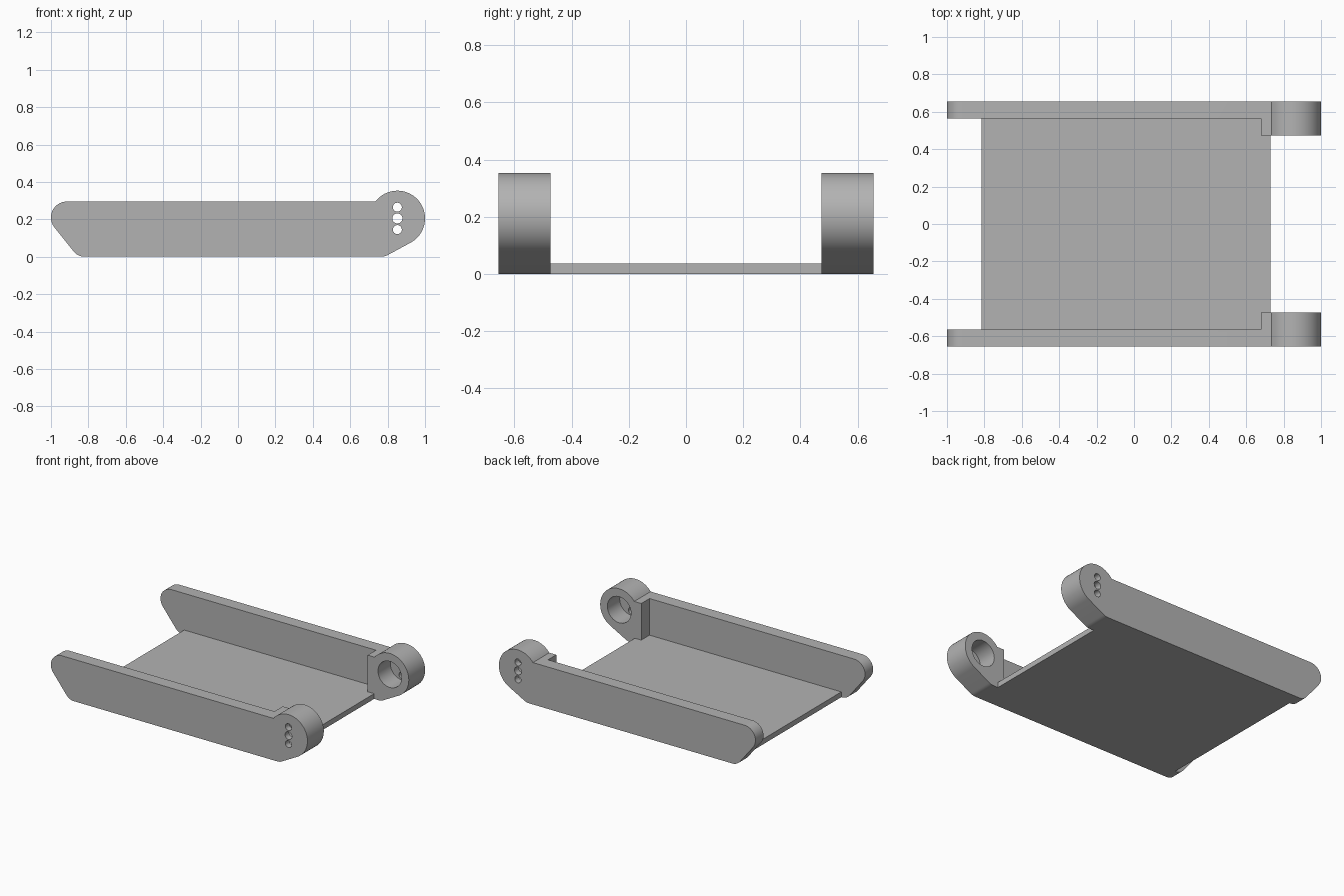
import bpy, bmesh
from math import radians, cos, sin, pi

cube = bpy.data.objects.get("Cube")
if cube:
    bpy.data.objects.remove(cube, do_unlink=True)

grey = bpy.data.materials.new("plain grey")
grey.use_nodes = True
colour = (0.45, 0.45, 0.45, 1)
grey.diffuse_color = colour
grey.node_tree.nodes["Principled BSDF"].inputs["Base Color"].default_value = colour

OUTER, RAIL_IN, PAD_IN = 0.655, 0.565, 0.473
HUB_X, HUB_Z, HUB_R = 0.852, 0.205, 0.148


def arc(cx, cz, r, start, end, steps):
    """Points along an arc, angles in degrees."""
    angles = [radians(start + (end - start) * i / steps) for i in range(steps + 1)]
    return [(cx + r * cos(a), cz + r * sin(a)) for a in angles]


def prism(name, outline, low, high, axis="y"):
    """Extrude an outline between two levels along y or z."""
    def place(p, level):
        return (p[0], level, p[1]) if axis == "y" else (p[0], p[1], level)
    bm = bmesh.new()
    face = bm.faces.new([bm.verts.new(place(p, low)) for p in outline])
    extruded = bmesh.ops.extrude_face_region(bm, geom=[face])["geom"]
    for v in extruded:
        if isinstance(v, bmesh.types.BMVert):
            v.co["xyz".index(axis)] = high
    bmesh.ops.recalc_face_normals(bm, faces=bm.faces)
    mesh = bpy.data.meshes.new(name)
    bm.to_mesh(mesh)
    bm.free()
    mesh.materials.append(grey)
    obj = bpy.data.objects.new(name, mesh)
    bpy.context.collection.objects.link(obj)
    return obj


def activate(obj):
    bpy.ops.object.select_all(action="DESELECT")
    obj.select_set(True)
    bpy.context.view_layer.objects.active = obj


def combine(target, tool, operation):
    """Apply a boolean and discard the tool."""
    tool.hide_render = True
    activate(target)
    mod = target.modifiers.new(operation.lower(), "BOOLEAN")
    mod.operation, mod.solver, mod.object = operation, "EXACT", tool
    bpy.ops.object.modifier_apply(modifier=mod.name)
    bpy.data.objects.remove(tool, do_unlink=True)


# Side rail outline: rounded nose, sloped underside and hub circle
lower_right = arc(0.765, 0.075, 0.075, 270, 299, 8)
hub = arc(HUB_X, HUB_Z, HUB_R, -61, 142.5, 48)
nose = arc(-0.915, 0.21, 0.085, 90, 219, 24)
lower_left = arc(-0.82, 0.075, 0.075, 219, 270, 10)
rail = prism("side_rails", lower_right + hub + nose + lower_left, RAIL_IN, OUTER)

# Thick hub pad on the inner side, square at its inner end
pad = prism("hub_pad", lower_right + hub + [(0.68, hub[-1][1]), (0.68, 0)],
            PAD_IN, RAIL_IN)
combine(rail, pad, "UNION")

# Blind bore from the inside, three small holes through the outer wall
bore = prism("bore_cutter", arc(HUB_X, HUB_Z, 0.092, 0, 352.5, 47), 0.4, 0.61)
combine(rail, bore, "DIFFERENCE")
for offset, radius in ((-0.06, 0.024), (0, 0.027), (0.06, 0.024)):
    hole = prism("hole_cutter", arc(HUB_X, HUB_Z + offset, radius, 0, 345, 23), 0.55, 0.75)
    combine(rail, hole, "DIFFERENCE")

# Matching rail on the other side
activate(rail)
mirror = rail.modifiers.new("mirror", "MIRROR")
mirror.use_axis = (False, True, False)
bpy.ops.object.modifier_apply(modifier=mirror.name)
bpy.ops.object.shade_smooth_by_angle(angle=radians(20))

# Floor plate, notched around the hub pads
half = [(-0.815, RAIL_IN), (0.68, RAIL_IN), (0.68, PAD_IN), (0.73, PAD_IN)]
prism("floor_plate", half + [(x, -y) for x, y in reversed(half)], 0, 0.037, axis="z")
